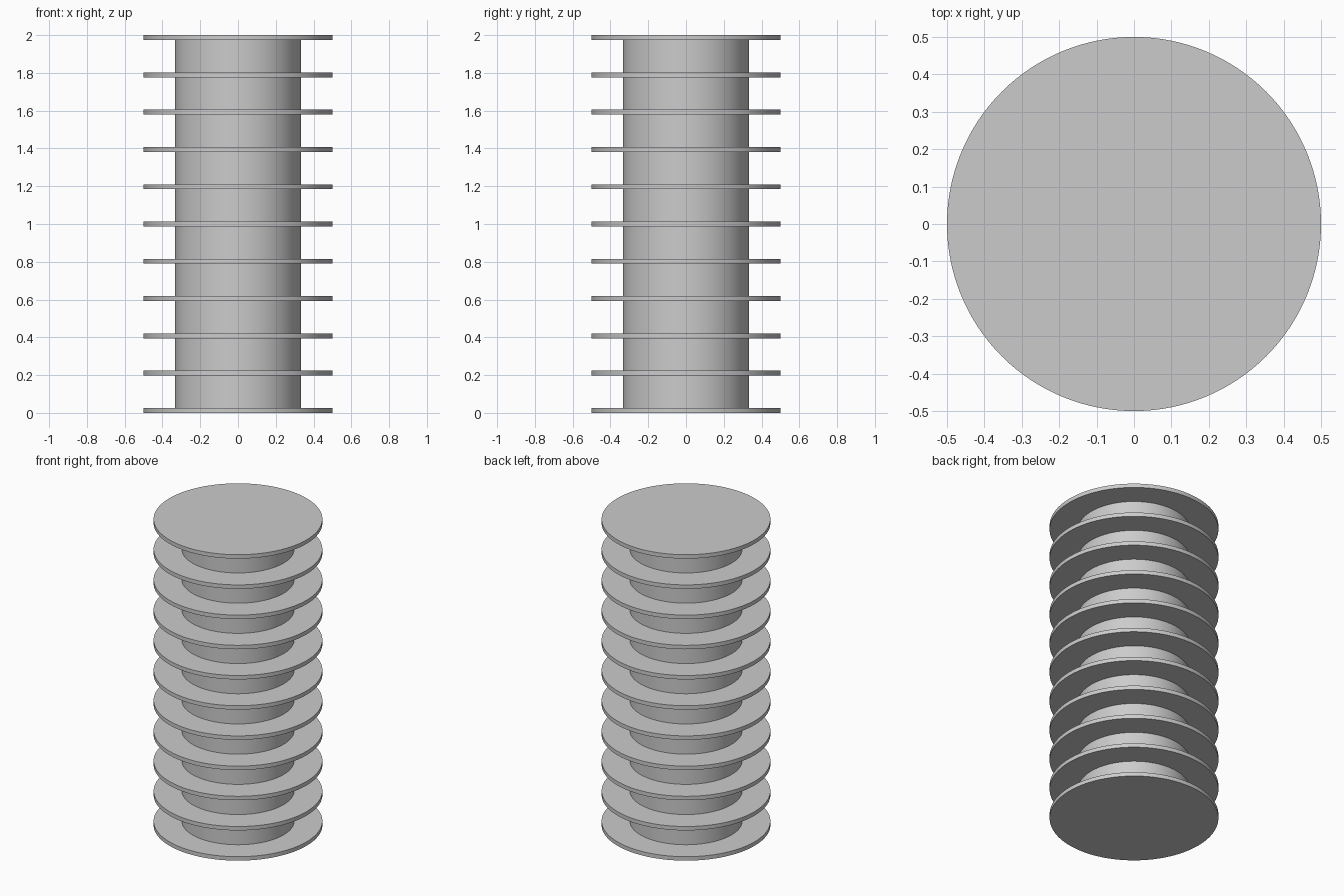
import bpy
import math

cube = bpy.data.objects.get("Cube")
if cube:
    bpy.data.objects.remove(cube, do_unlink=True)

HEIGHT = 2.0
DISC_RADIUS = 0.5
CORE_RADIUS = 0.333
THICKNESS = 0.026
DISC_COUNT = 11

# Single grey material
grey = bpy.data.materials.new("light_grey")
grey.use_nodes = True
colour = (0.6, 0.6, 0.6, 1.0)
grey.diffuse_color = colour
grey.node_tree.nodes["Principled BSDF"].inputs["Base Color"].default_value = colour


def add_cylinder(name, radius, bottom, top):
    bpy.ops.mesh.primitive_cylinder_add(
        vertices=128, radius=radius, depth=top - bottom,
        location=(0, 0, (bottom + top) / 2))
    obj = bpy.context.object
    obj.name = name
    obj.data.materials.append(grey)
    bpy.ops.object.shade_smooth_by_angle(angle=math.radians(30))
    return obj


# Central column, ending inside the outer discs
add_cylinder("core", CORE_RADIUS, THICKNESS / 2, HEIGHT - THICKNESS / 2)

# Evenly spaced discs from the base to the top
step = (HEIGHT - THICKNESS) / (DISC_COUNT - 1)
for i in range(DISC_COUNT):
    add_cylinder(f"disc_{i + 1}", DISC_RADIUS, i * step, i * step + THICKNESS)
